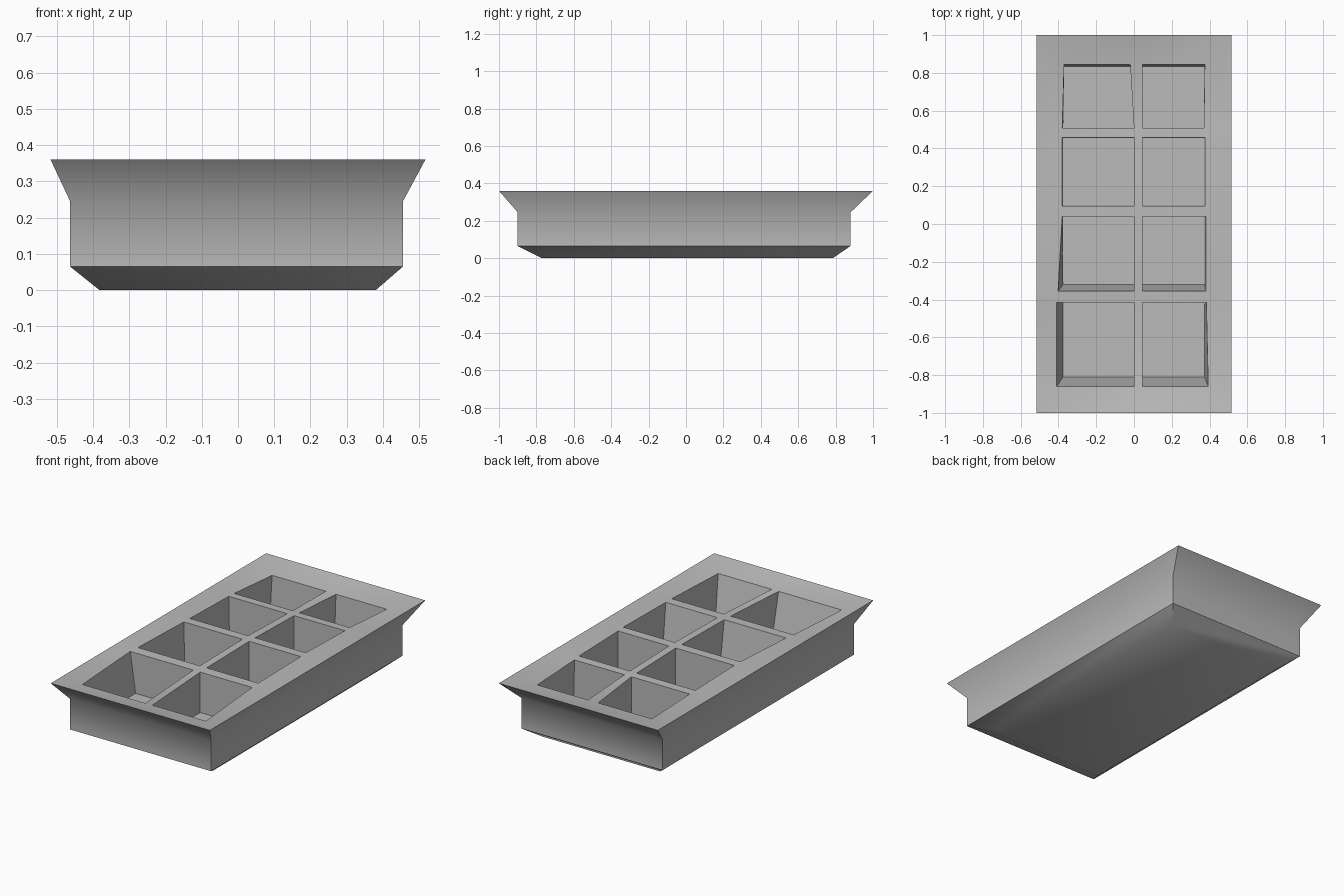
import bpy, bmesh, math

if "Cube" in bpy.data.objects:
    bpy.data.objects.remove(bpy.data.objects["Cube"], do_unlink=True)

grey = bpy.data.materials.new("plain grey")
grey.use_nodes = True
colour = (0.5, 0.5, 0.5, 1)
grey.diffuse_color = colour
grey.node_tree.nodes["Principled BSDF"].inputs["Base Color"].default_value = colour

HALF_X, TOP, FLOOR = 0.517, 0.36, 0.115
bm = bmesh.new()


def face(points):
    bm.faces.new([bm.verts.new(p) for p in points])


def loop(x0, x1, y0, y1, z):
    return [(x0, y0, z), (x1, y0, z), (x1, y1, z), (x0, y1, z)]


def bridge(lower, upper):
    n = len(lower)
    for i in range(n):
        k = (i + 1) % n
        face([lower[i], lower[k], upper[k], upper[i]])


# Outer shell: bevelled base, straight wall, flared rim
shell = [loop(-0.382, 0.38, -0.77, 0.785, 0),
         loop(-0.463, 0.455, -0.9, 0.88, 0.065),
         loop(-0.463, 0.455, -0.9, 0.88, 0.245),
         loop(-HALF_X, HALF_X, -1, 1, TOP)]
face(shell[0][::-1])
for low, high in zip(shell, shell[1:]):
    bridge(low, high)

# Top grid lines: slightly uneven, sagging toward both ends
rows = [-0.86, -0.415, -0.355, 0.04, 0.095, 0.457, 0.508, 0.845]
left = [-0.41, -0.41, -0.402, -0.38, -0.38, -0.38, -0.38, -0.37]
right = [0.393, 0.383, 0.38, 0.38, 0.375, 0.375, 0.37, 0.375]
grid = []
for y, a, b in zip(rows, left, right):
    z = TOP - 0.032 * (y / 0.86) ** 2
    middle = -0.02 if y > 0.8 else 0
    grid.append([(a, y, z), (middle, y, z), (0.045, y, z), (b, y, z)])
LAST = len(rows) - 1


def rim(i, j):
    """Point on the outer rim next to grid point (i, j)."""
    x, y, _ = grid[j][i]
    if i in (0, 3):
        x = math.copysign(HALF_X, x)
    if j in (0, LAST):
        y = math.copysign(1, y)
    return (x, y, TOP)


# Sloping rim around the grid
border = ([(i, 0) for i in range(3)] + [(3, j) for j in range(LAST)]
          + [(i, LAST) for i in (3, 2, 1)] + [(0, j) for j in range(LAST, 0, -1)])
bridge([rim(i, j) for i, j in border], [grid[j][i] for i, j in border])

# Dividers and tapered pockets
floor_front = [-0.81, -0.32, 0.098, 0.508]
floor_back = [-0.415, 0.04, 0.456, 0.835]
floor_x = {0: (-0.375, 0), 2: (0.045, 0.373)}
for j in range(LAST):
    for i in range(3):
        cell = [grid[j][i], grid[j][i + 1], grid[j + 1][i + 1], grid[j + 1][i]]
        if i == 1 or j % 2:
            face(cell)
        else:
            r = j // 2
            base = loop(*floor_x[i], floor_front[r], floor_back[r], FLOOR)
            face(base)
            bridge(cell, base)

bmesh.ops.remove_doubles(bm, verts=bm.verts, dist=0.0005)
mesh = bpy.data.meshes.new("ice_tray")
bm.to_mesh(mesh)
bm.free()
mesh.materials.append(grey)
tray = bpy.data.objects.new("ice_tray", mesh)
bpy.context.collection.objects.link(tray)

# Smooth the flare into the wall, keep the other edges sharp
bpy.context.view_layer.objects.active = tray
tray.select_set(True)
bpy.ops.object.shade_smooth_by_angle(angle=math.radians(48))
